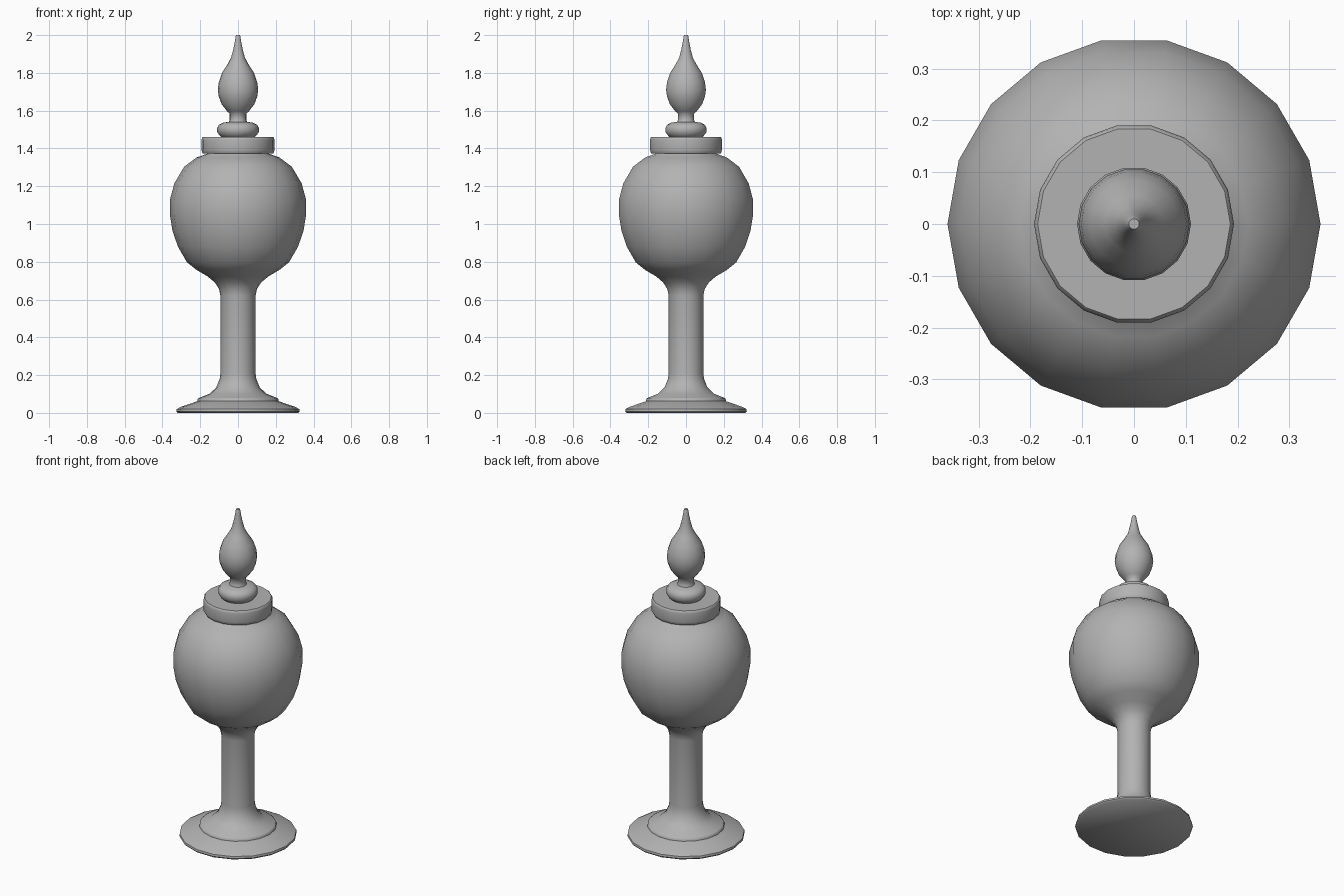
import bpy, bmesh, math

SIDES = 18
grey = bpy.data.materials.new("dark_grey")
grey.diffuse_color = (0.45, 0.45, 0.45, 1)


def lathe(name, profile, angle=50):
    """Turn an (r, z) profile, listed bottom to top, around z and cap both ends."""
    bm = bmesh.new()
    rings = []
    for r, z in profile:
        rings.append([bm.verts.new((r * math.cos(2 * math.pi * i / SIDES),
                                    r * math.sin(2 * math.pi * i / SIDES), z))
                      for i in range(SIDES)])
    for a, b in zip(rings, rings[1:]):
        for i in range(SIDES):
            j = (i + 1) % SIDES
            bm.faces.new((a[i], a[j], b[j], b[i]))
    bm.faces.new(rings[0][::-1])
    bm.faces.new(rings[-1])
    mesh = bpy.data.meshes.new(name)
    bm.to_mesh(mesh)
    bm.free()
    mesh.materials.append(grey)
    obj = bpy.data.objects.new(name, mesh)
    bpy.context.collection.objects.link(obj)
    bpy.ops.object.select_all(action='DESELECT')
    obj.select_set(True)
    bpy.context.view_layer.objects.active = obj
    bpy.ops.object.shade_smooth_by_angle(angle=math.radians(angle))
    return obj


# Foot, stem and round bowl in one turned piece
lathe("pedestal_and_bowl", [
    (0.32, 0.0), (0.327, 0.008), (0.325, 0.02), (0.30, 0.033), (0.215, 0.062),
    (0.213, 0.075), (0.205, 0.08), (0.15, 0.102), (0.115, 0.135),
    (0.097, 0.18), (0.093, 0.21), (0.093, 0.62), (0.10, 0.655),
    (0.122, 0.69), (0.16, 0.722), (0.22, 0.757), (0.27, 0.797), (0.318, 0.88),
    (0.347, 0.965), (0.36, 1.045), (0.36, 1.13), (0.337, 1.215),
    (0.285, 1.303), (0.22, 1.352), (0.158, 1.374), (0.15, 1.39)])

# Flat lid with softened edges
lathe("lid", [
    (0.186, 1.373), (0.191, 1.382), (0.193, 1.392),
    (0.193, 1.445), (0.191, 1.455), (0.186, 1.461)])

# Rounded collar, short neck and flame-shaped finial
lathe("finial", [
    (0.085, 1.455), (0.10, 1.472), (0.11, 1.487), (0.11, 1.51),
    (0.10, 1.526), (0.08, 1.536), (0.048, 1.541), (0.044, 1.55),
    (0.044, 1.585), (0.058, 1.597), (0.087, 1.635), (0.102, 1.675),
    (0.107, 1.71), (0.102, 1.75), (0.085, 1.80), (0.056, 1.845),
    (0.037, 1.88), (0.026, 1.92), (0.018, 1.96), (0.012, 1.995), (0.01, 2.0)])
